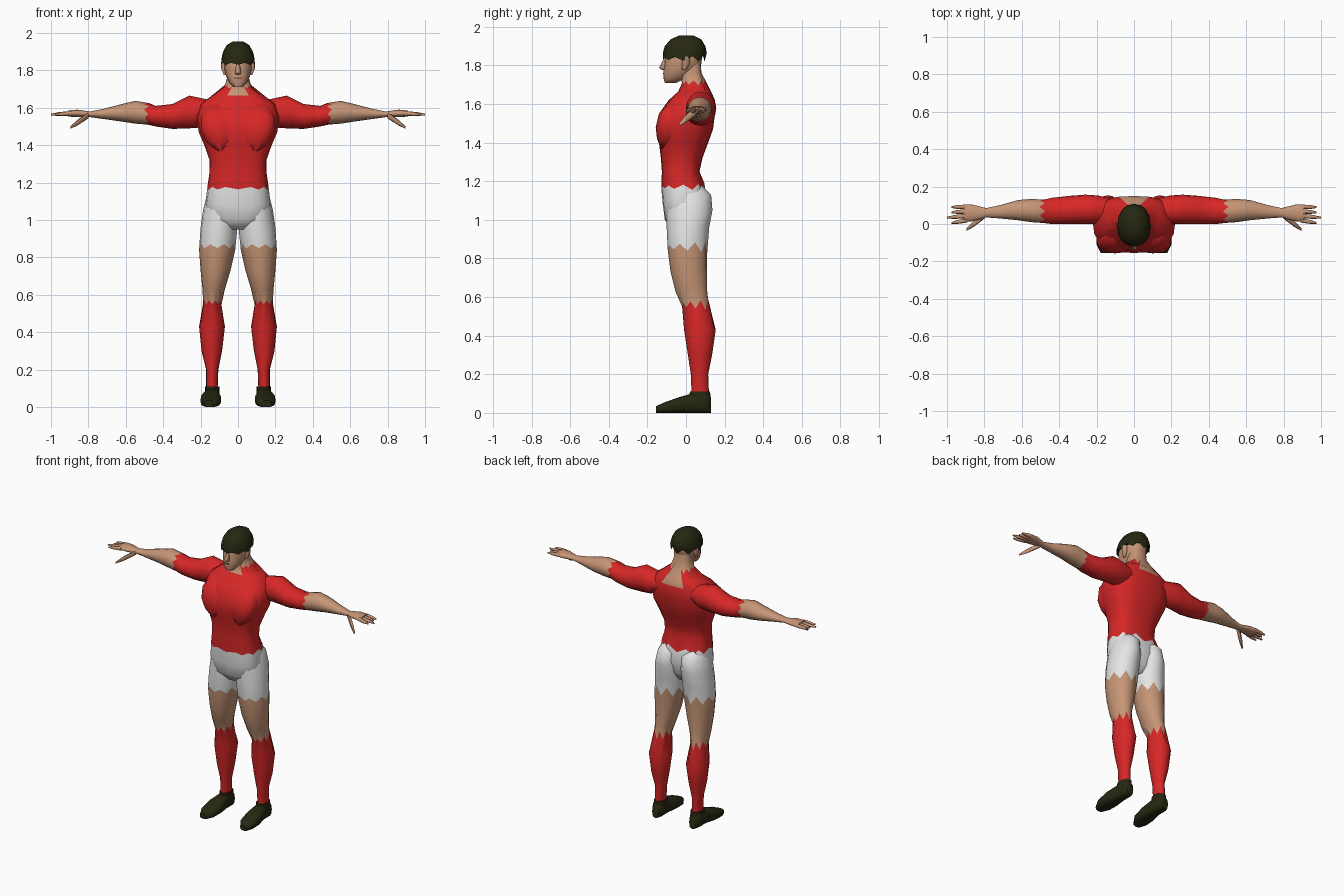
import bpy, bmesh, math
from mathutils import Vector

cube = bpy.data.objects.get("Cube")
if cube:
    bpy.data.objects.remove(cube, do_unlink=True)


def make_material(name, red, green, blue):
    material = bpy.data.materials.new(name)
    material.use_nodes = True
    material.diffuse_color = (red, green, blue, 1)
    shader = material.node_tree.nodes["Principled BSDF"]
    shader.inputs["Base Color"].default_value = material.diffuse_color
    shader.inputs["Roughness"].default_value = .8
    return material


MATERIALS = {
    "red": make_material("red cloth", .68, .02, .02),
    "white": make_material("white cloth", .78, .78, .78),
    "skin": make_material("skin", .56, .3, .18),
    "dark": make_material("dark hair and leather", .02, .02, .006),
    "lip": make_material("lip brown", .25, .1, .06),
}


def signed_power(value, power):
    return math.copysign(abs(value) ** power, value)


def section(bm, axis, row, sides, power, zigzag):
    """One rounded ring from a position and the bounds on the other two axes."""
    position, low_a, high_a, low_b, high_b = row
    first, second = [i for i in range(3) if i != axis]
    ring = []
    for k in range(sides):
        angle = math.tau * k / sides - math.pi / 2
        across = signed_power(math.cos(angle), power)
        along = signed_power(math.sin(angle), power)
        point = Vector()
        point[first] = (low_a + high_a + across * (high_a - low_a)) / 2
        point[second] = (low_b + high_b + along * (high_b - low_b)) / 2
        # Ragged edges run deeper toward the back
        depth = zigzag * (2 + along) / 3
        point[axis] = position + (depth if k % 2 else -depth)
        ring.append(bm.verts.new(point))
    return ring


def loft(name, axis, rows, colours, sides=16, power=1, ragged=0, mirror=False, rule=None):
    """Skin sections along an axis. Each colour starts at its own position,
    where the edge between colours can be ragged."""
    bm = bmesh.new()
    starts = list(colours.values())
    names = list(colours)
    rings = []
    for row in rows:
        zigzag = ragged if row[0] in starts else 0
        rings.append(section(bm, axis, row, sides, power, zigzag))

    for row, lower, upper in zip(rows, rings, rings[1:]):
        colour = [n for n in names if colours[n] <= row[0]][-1]
        for k in range(sides):
            face = bm.faces.new((lower[k - 1], lower[k], upper[k], upper[k - 1]))
            centre = face.calc_center_median()
            chosen = rule(centre, colour) if rule else colour
            face.material_index = names.index(chosen)
    bm.faces.new(rings[0])
    bm.faces.new(rings[-1]).material_index = len(names) - 1
    bmesh.ops.recalc_face_normals(bm, faces=bm.faces)
    for face in bm.faces:
        face.smooth = True

    mesh = bpy.data.meshes.new(name)
    bm.to_mesh(mesh)
    bm.free()
    mesh.set_sharp_from_angle(angle=math.radians(60))
    for colour in names:
        mesh.materials.append(MATERIALS[colour])
    obj = bpy.data.objects.new(name, mesh)
    bpy.context.collection.objects.link(obj)
    if mirror:
        obj.modifiers.new("Mirror", "MIRROR").use_mirror_merge = False


def centred(*rows):
    """Rows of height, half width, front and back."""
    return [(z, -half, half, front, back) for z, half, front, back in rows]


# Torso: shorts, shirt and neck, with the collar open in front and behind
def collar(centre, colour):
    front = centre.y < .03 and centre.z > 1.66 and abs(centre.x) < .05
    back = centre.y > .08 and centre.z > 1.63 and abs(centre.x) < .04
    return "skin" if front or back else colour


loft("torso", 2, centred(
    (.95, .06, -.07, .06),
    (1, .15, -.11, .09),
    (1.08, .175, -.12, .11),
    (1.17, .163, -.128, .1),
    (1.25, .153, -.125, .07),
    (1.32, .152, -.13, .085),
    (1.4, .18, -.14, .115),
    (1.47, .21, -.155, .14),
    (1.55, .22, -.14, .15),
    (1.62, .2, -.09, .15),
    (1.665, .14, -.04, .13),
    (1.71, .07, -.02, .1),
    (1.76, .058, -.03, .08),
    (1.83, .055, -.03, .075),
), {"white": 0, "red": 1.17, "skin": 1.71}, sides=20, power=.75, ragged=.018, rule=collar)

# Chest muscles under the shirt
loft("chest", 2, [
    (1.37, .06, .12, -.13, 0),
    (1.42, .015, .175, -.15, 0),
    (1.48, .005, .2, -.157, 0),
    (1.55, .01, .2, -.14, 0),
    (1.62, .05, .16, -.08, .03),
], {"red": 0}, power=.8, mirror=True)

# Legs: sock, bare thigh, and the leg and seat of the shorts
loft("legs", 2, [
    (.07, .11, .17, .03, .12),
    (.2, .105, .17, .025, .115),
    (.3, .085, .195, .01, .135),
    (.43, .07, .208, -.01, .154),
    (.56, .09, .185, -.02, .12),
    (.63, .07, .19, -.055, .11),
    (.73, .04, .2, -.08, .11),
    (.86, .015, .208, -.095, .11),
    (.96, .003, .2, -.1, .12),
    (1.05, .003, .187, -.1, .137),
    (1.13, .01, .167, -.1, .13),
    (1.19, .04, .13, -.05, .07),
], {"red": 0, "skin": .56, "white": .86}, ragged=.03, mirror=True)

# Shoes with a ragged ankle cuff
loft("shoes", 1, [
    (-.155, .125, .178, 0, .035),
    (-.11, .095, .2, 0, .055),
    (-.04, .09, .2, 0, .08),
    (.03, .1, .18, 0, .1),
    (.1, .1, .18, 0, .1),
    (.13, .115, .163, 0, .08),
], {"dark": -1}, power=.7, mirror=True)
loft("shoe_cuffs", 2, [
    (.04, .1, .18, .015, .13),
    (.11, .1, .175, .02, .125),
], {"dark": .04}, mirror=True)

# Arms: sleeve, forearm and palm
loft("arms", 0, [
    (.1, .03, .13, 1.54, 1.63),
    (.19, 0, .152, 1.495, 1.65),
    (.26, 0, .157, 1.49, 1.665),
    (.35, 0, .15, 1.487, 1.62),
    (.44, 0, .14, 1.5, 1.61),
    (.49, .005, .13, 1.51, 1.625),
    (.55, .01, .134, 1.515, 1.637),
    (.62, .02, .128, 1.526, 1.62),
    (.72, .03, .1, 1.54, 1.594),
    (.79, .035, .085, 1.55, 1.58),
    (.86, .015, .103, 1.55, 1.59),
    (.91, .01, .105, 1.553, 1.585),
], {"red": 0, "skin": .49}, ragged=.015, mirror=True)


# Fingers fan out from the palm, and the thumb points forward and down
def finger(name, base, tip, radius):
    rows = []
    for step, scale in ((0, 1), (.6, .9), (1, .4)):
        x, y, z = base.lerp(tip, step)
        r = radius * scale
        rows.append((x, y - r, y + r, z - r, z + r))
    loft(name, 0, rows, {"skin": 0}, sides=8, mirror=True)


for i, name in enumerate(("index", "middle", "ring", "little")):
    reach = 1 if name == "middle" else .975
    base = Vector((.89, .02 + .024 * i, 1.57))
    tip = Vector((reach, .006 + .028 * i, 1.564))
    finger(name + "_fingers", base, tip, .012)
finger("thumbs", Vector((.8, .045, 1.56)), Vector((.895, -.03, 1.495)), .017)

# Head, nose, ears and mouth
loft("head", 2, centred(
    (1.71, .025, -.11, -.05),
    (1.735, .048, -.117, 0),
    (1.775, .066, -.117, .055),
    (1.81, .073, -.112, .08),
    (1.86, .074, -.11, .085),
    (1.91, .06, -.08, .07),
), {"skin": 0}, power=.9)
loft("nose", 2, centred(
    (1.777, .014, -.125, -.09),
    (1.787, .017, -.14, -.09),
    (1.84, .008, -.113, -.09),
), {"skin": 0}, sides=8)
loft("ears", 2, [
    (1.775, .06, .076, -.02, 0),
    (1.81, .06, .09, -.02, .02),
    (1.845, .06, .09, -.02, .02),
], {"skin": 0}, sides=8, mirror=True)
loft("mouth", 2, centred(
    (1.755, .022, -.12, -.113),
    (1.761, .022, -.12, -.113),
), {"lip": 0}, sides=8)

# Hair cap with a ragged lower edge
loft("hair", 2, centred(
    (1.835, .09, -.12, .096),
    (1.865, .088, -.12, .108),
    (1.9, .08, -.11, .1),
    (1.935, .06, -.08, .08),
    (1.955, .027, -.035, .04),
), {"dark": 1.835}, power=.9, ragged=.016)
